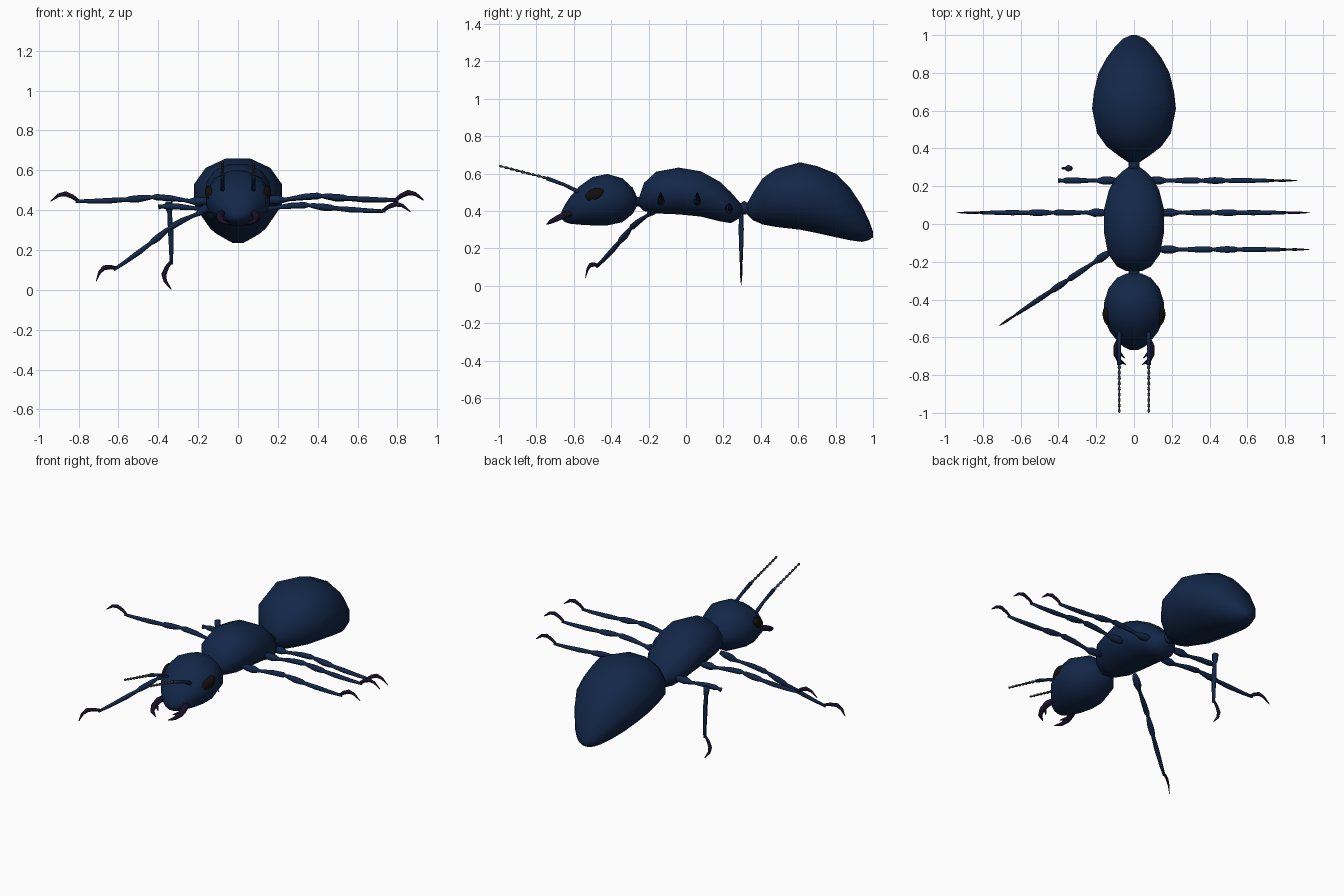
import bpy, bmesh, math
from mathutils import Vector

if "Cube" in bpy.data.objects:
    bpy.data.objects.remove(bpy.data.objects["Cube"], do_unlink=True)


def make_material(name, r, g, b):
    material = bpy.data.materials.new(name)
    material.use_nodes = True
    material.diffuse_color = (r, g, b, 1)
    shader = material.node_tree.nodes["Principled BSDF"]
    shader.inputs["Base Color"].default_value = (r, g, b, 1)
    shader.inputs["Roughness"].default_value = 0.6
    return material


navy = make_material("navy shell", 0.006, 0.02, 0.065)
black = make_material("black eye", 0.006, 0.005, 0.004)
purple = make_material("dark purple claw", 0.01, 0.005, 0.022)
grey = make_material("slate antenna", 0.04, 0.052, 0.068)


def skin_rings(name, rings, material):
    """Bridge a row of vertex rings, cap both ends and shade smooth."""
    bm = bmesh.new()
    loops = [[bm.verts.new(p) for p in ring] for ring in rings]
    for a, b in zip(loops, loops[1:]):
        for i in range(len(a)):
            j = (i + 1) % len(a)
            bm.faces.new((a[i], a[j], b[j], b[i]))
    bm.faces.new(loops[0])
    bm.faces.new(loops[-1])
    bmesh.ops.recalc_face_normals(bm, faces=bm.faces)
    for face in bm.faces:
        face.smooth = True
    mesh = bpy.data.meshes.new(name)
    bm.to_mesh(mesh)
    bm.free()
    obj = bpy.data.objects.new(name, mesh)
    mesh.materials.append(material)
    bpy.context.scene.collection.objects.link(obj)
    return obj


def body_part(name, stations, sides=12):
    """Loft oval sections given as (y, top, bottom, half width)."""
    grow = 1 / math.cos(math.pi / sides)
    rings = []
    for y, top, bottom, width in stations:
        mid, half = (top + bottom) / 2, (top - bottom) / 2
        angles = [math.tau * (i + 0.5) / sides for i in range(sides)]
        rings.append([(width * grow * math.cos(a), y, mid + half * grow * math.sin(a))
                      for a in angles])
    return skin_rings(name, rings, navy)


def tube(name, points, radii, side, material, flat=1.0, sides=8):
    """Sweep a circle of changing radius along a path."""
    points = [Vector(p) for p in points]
    side = Vector(side).normalized()
    rings = []
    for i, (point, radius) in enumerate(zip(points, radii)):
        tangent = points[min(i + 1, len(points) - 1)] - points[max(i - 1, 0)]
        other = tangent.cross(side).normalized()
        angles = [math.tau * k / sides for k in range(sides)]
        rings.append([point + radius * (side * flat * math.cos(a) + other * math.sin(a))
                      for a in angles])
    return skin_rings(name, rings, material)


# Main body masses
body_part("abdomen", [
    (0.32, 0.43, 0.39, 0.02), (0.36, 0.5, 0.35, 0.08), (0.41, 0.575, 0.328, 0.145),
    (0.48, 0.625, 0.315, 0.195), (0.61, 0.66, 0.3, 0.222), (0.7, 0.64, 0.282, 0.212),
    (0.8, 0.6, 0.26, 0.188), (0.88, 0.52, 0.243, 0.145), (0.94, 0.43, 0.235, 0.1),
    (0.98, 0.345, 0.245, 0.06), (1.0, 0.29, 0.26, 0.015)])
body_part("thorax", [
    (-0.25, 0.475, 0.425, 0.04), (-0.225, 0.55, 0.4, 0.09), (-0.16, 0.61, 0.387, 0.137),
    (-0.04, 0.632, 0.382, 0.16), (0.08, 0.612, 0.37, 0.158), (0.18, 0.557, 0.345, 0.133),
    (0.24, 0.5, 0.335, 0.1), (0.28, 0.455, 0.358, 0.06), (0.305, 0.42, 0.395, 0.025)])
body_part("head", [
    (-0.262, 0.475, 0.425, 0.04), (-0.285, 0.525, 0.385, 0.09), (-0.34, 0.575, 0.34, 0.135),
    (-0.42, 0.598, 0.323, 0.16), (-0.5, 0.582, 0.323, 0.158), (-0.57, 0.532, 0.327, 0.128),
    (-0.62, 0.475, 0.332, 0.088), (-0.65, 0.43, 0.342, 0.055), (-0.668, 0.39, 0.36, 0.02)])
body_part("neck", [(-0.29, 0.475, 0.425, 0.03), (-0.22, 0.475, 0.425, 0.03)])
body_part("waist", [(0.28, 0.43, 0.39, 0.025), (0.31, 0.455, 0.38, 0.03),
                    (0.35, 0.43, 0.39, 0.025)])

# Paired head parts
for s, label in ((1, "left"), (-1, "right")):
    bpy.ops.mesh.primitive_uv_sphere_add(segments=16, ring_count=10, radius=1,
                                         location=(s * 0.14, -0.49, 0.485),
                                         rotation=(math.radians(25), 0, s * -0.2))
    eye = bpy.context.object
    eye.name = label + "_eye"
    eye.scale = (0.025, 0.056, 0.034)
    eye.data.materials.append(black)
    bpy.ops.object.shade_smooth()

    x = s * 0.078
    tube(label + "_antenna_base",
         [(x, -0.56, 0.49), (x, -0.59, 0.51), (x, -0.65, 0.54), (x, -0.745, 0.575)],
         [0.008, 0.011, 0.009, 0.011], (1, 0, 0), navy)

    # Beaded whip: each bead swells, then pinches in
    start, end = Vector((x, -0.74, 0.574)), Vector((x, -1, 0.642))
    beads = 9
    path, radii = [], []
    for i in range(beads):
        for part, radius in ((0.05, 0.004), (0.75, 0.0095), (0.95, 0.005)):
            path.append(start.lerp(end, (i + part) / beads))
            radii.append(radius * (1 - 0.25 * i / beads))
    path.append(end)
    radii.append(0.001)
    tube(label + "_antenna_whip", path, radii, (1, 0, 0), grey)

    tube(label + "_mandible",
         [(s * 0.07, -0.6, 0.39), (s * 0.09, -0.65, 0.378), (s * 0.092, -0.69, 0.36),
          (s * 0.078, -0.725, 0.343), (s * 0.042, -0.745, 0.328)],
         [0.016, 0.019, 0.017, 0.012, 0.002], (0, 0, 1), purple)
    tube(label + "_mandible_tooth",
         [(s * 0.09, -0.675, 0.365), (s * 0.07, -0.69, 0.358), (s * 0.05, -0.71, 0.35)],
         [0.011, 0.008, 0.002], (0, 0, 1), purple)

# Leg profile: distance along the leg, radius, rise
LIMB = [(0, 0.012, 0), (0.03, 0.02, 0), (0.07, 0.022, 0), (0.105, 0.011, 0),
        (0.13, 0.01, 0.005), (0.2, 0.015, 0.015), (0.27, 0.016, 0.02),
        (0.29, 0.009, 0.02), (0.31, 0.013, 0.018), (0.36, 0.018, 0.012),
        (0.4, 0.016, 0.01), (0.42, 0.011, 0.008), (0.5, 0.014, 0.003),
        (0.6, 0.011, 0), (0.675, 0.008, 0)]
CLAW = [(0.66, 0.008, 0), (0.69, 0.011, 0.022), (0.725, 0.013, 0.037),
        (0.76, 0.009, 0.03), (0.8, 0.002, 0)]


def leg(name, base, direction, up=(0, 0, 1), first=0, last=None, claw=True):
    base, d, up = Vector(base), Vector(direction).normalized(), Vector(up)
    up = (up - up.dot(d) * d).normalized()
    limb = LIMB[first:last]
    origin = limb[0][0]

    def sweep(label, profile, material, flat):
        tube(label, [base + d * (t - origin) + up * rise for t, _, rise in profile],
             [r for _, r, _ in profile], d.cross(up), material, flat)

    sweep(name, limb, navy, 1.0)
    if claw:
        sweep(name + "_claw", CLAW, purple, 0.55)


leg("left_front_leg", (0.13, -0.135, 0.452), (1, 0, 0))
leg("left_middle_leg", (0.13, 0.06, 0.45), (1, 0, 0))
leg("left_rear_leg", (0.065, 0.23, 0.412), (1, 0, -0.025))
leg("right_front_leg", (-0.13, -0.15, 0.43), (-0.48, -0.32, -0.32))
leg("right_middle_leg", (-0.14, 0.06, 0.445), (-1, 0, 0))
leg("right_rear_thigh", (-0.09, 0.23, 0.41), (-1, 0, -0.04), last=9, claw=False)
leg("right_rear_shin", (-0.335, 0.295, 0.443), (0, 0, -1), up=(-1, 0, 0), first=9)
